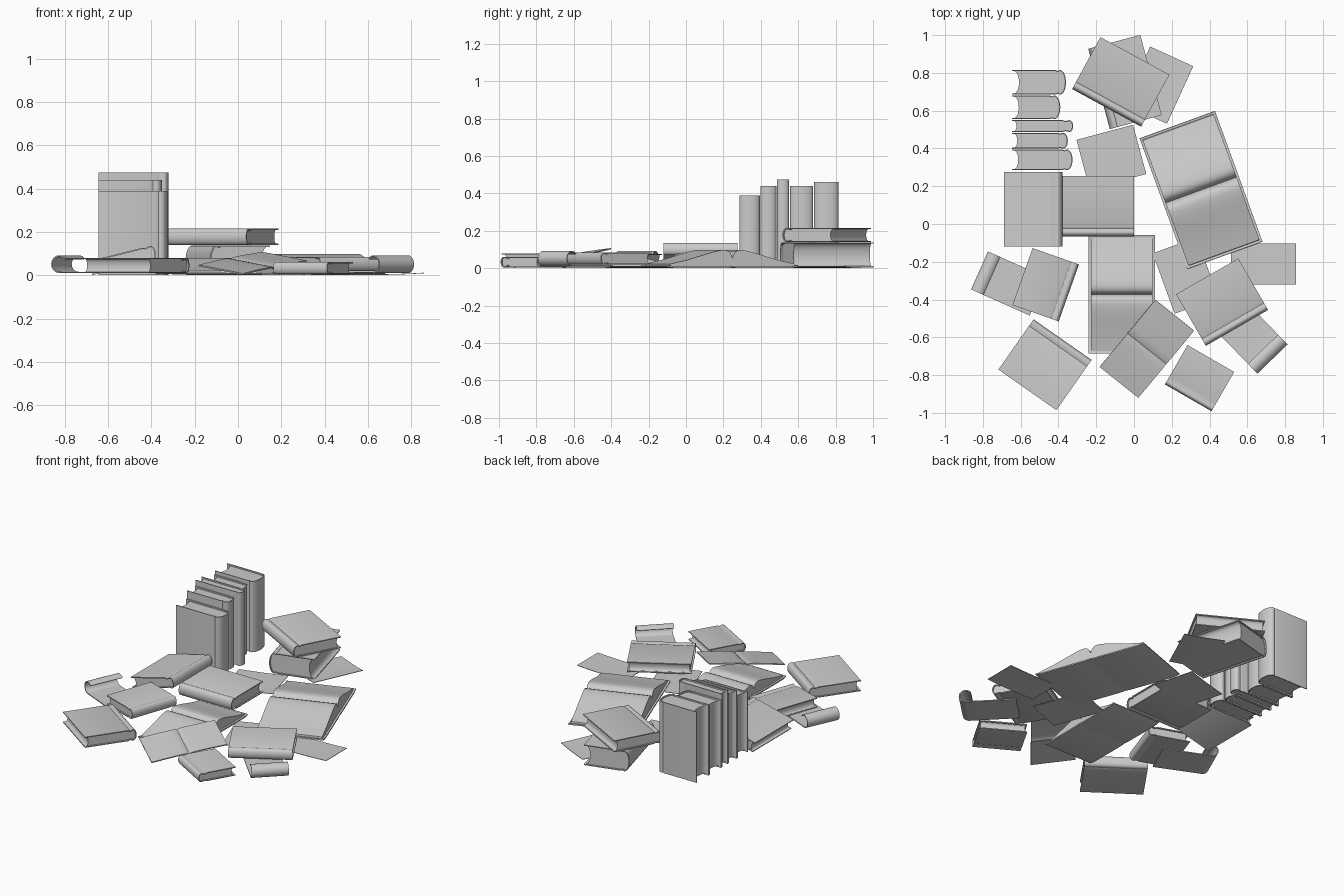
import bpy, bmesh
from math import sin, cos, pi, radians
from mathutils import Matrix, Vector, Euler

if "Cube" in bpy.data.objects:
    bpy.data.objects.remove(bpy.data.objects["Cube"])


def place(x, y, z, ang, tilt=0.0, roll=0.0):
    return Matrix.Translation((x, y, z)) @ Euler((radians(roll), radians(tilt), radians(ang))).to_matrix().to_4x4()


def finish(name, bm, mat):
    bmesh.ops.recalc_face_normals(bm, faces=bm.faces)
    me = bpy.data.meshes.new(name)
    bm.to_mesh(me)
    bm.free()
    ob = bpy.data.objects.new(name, me)
    bpy.context.collection.objects.link(ob)
    ob.matrix_world = mat
    return ob


# solid with a closed (x, z) profile, extruded along y
def prism(name, pts, length, mat):
    bm = bmesh.new()
    f = [bm.verts.new((x, -length / 2, z)) for x, z in pts]
    b = [bm.verts.new((x, length / 2, z)) for x, z in pts]
    bm.faces.new(f)
    bm.faces.new(b[::-1])
    n = len(pts)
    for i in range(n):
        j = (i + 1) % n
        bm.faces.new((f[i], f[j], b[j], b[i]))
    return finish(name, bm, mat)


# thin bent plate: open (x, z) path thickened to its right-hand side
def ribbon(name, pts, th, length, mat):
    bm = bmesh.new()
    rows = []
    p = [Vector(q) for q in pts]
    for i, q in enumerate(p):
        d = (p[min(i + 1, len(p) - 1)] - p[max(i - 1, 0)]).normalized()
        r = q + Vector((d.y, -d.x)) * th
        rows.append([bm.verts.new((c.x, s * length / 2, c.y))
                     for c, s in ((q, -1), (q, 1), (r, 1), (r, -1))])
    for a, b in zip(rows, rows[1:]):
        for k in range(4):
            m = (k + 1) % 4
            bm.faces.new((a[k], a[m], b[m], b[k]))
    bm.faces.new(rows[0])
    bm.faces.new(rows[-1][::-1])
    return finish(name, bm, mat)


# closed book: spine at local x = 0, fore edge at x = -w
def book(name, w, length, t, mat):
    c, bulge, h = 0.006, min(0.03, 0.3 * t), t / 2
    half = [(-w, t), (-0.055, t), (-0.042, t - 0.005), (-bulge - 0.004, t)]
    arc = [(-bulge + bulge * sin(a), h + h * cos(a)) for a in [pi * i / 12 for i in range(13)]]
    ribbon(name + "_cover", half + arc + [(x, t - z) for x, z in half[::-1]], c, length, mat)
    hp = h - c * 0.9
    fore = [(-w + 0.01 + 0.2 * t * cos(a), h + hp * sin(a)) for a in [-pi / 2 + pi * i / 10 for i in range(11)]]
    back = [(-bulge + (bulge - c) * sin(a), h + hp * cos(a)) for a in [pi * i / 10 for i in range(11)]]
    groove = [(-0.055, t - c), (-0.042, t - 0.009), (-bulge - 0.006, t - c)]
    prism(name + "_pages", fore + groove + back + [(x, t - z) for x, z in groove[::-1]],
          length - 0.018, mat)


# open book: gutter along local y
def open_book(name, half, length, top, mat):
    shape = [(0, .55), (.025, .8), (.06, .94), (.11, 1), (.17, 1), (.27, .92), (.4, .79),
             (.55, .62), (.7, .46), (.85, .33), (.96, .24)]
    right = [(u * half, v * top) for u, v in shape]
    left = [(-x, z) for x, z in right[:0:-1]]
    prism(name + "_pages", left + right + [(half * .97, .007), (-half * .97, .007)], length - 0.025, mat)
    ribbon(name + "_cover", [(-half, .016), (-half * .9, .009), (-.03, .009), (0, .012), (.03, .009),
                             (half * .9, .009), (half, .016)], .008, length, mat)


def sheet(name, x, y, ang, w, d, lift=0.008):
    pts = [(-w / 2 + w * i / 12, .004 + lift * (i / 12) ** 3) for i in range(13)]
    ribbon(name, pts, .003, d, place(x, y, 0, ang))


# sheet curled over at local x = 0
def curled(name, x, y, ang, width, length, r=.041):
    arc = [(r + r * cos(a), r + r * sin(a)) for a in [radians(270 - 230 * i / 20) for i in range(21)]]
    ribbon(name, [(length, 0), (length * .5, 0)] + arc, .006, width, place(x, y, .01, ang))


# row of standing books: spine x, far y, thickness, height
for i, (xs, y1, t, h) in enumerate([(-.36, .815, .13, .46), (-.39, .68, .125, .44), (-.322, .55, .063, .475),
                                    (-.35, .483, .085, .44), (-.325, .395, .11, .39)]):
    book(f"standing_book_{i + 1}", xs + .645, h, t, place(xs, y1, h / 2, 0, 0, 90))

# lying books: spine middle, z, spine direction, width, length, thickness, tilt
for name, x, y, z, a, w, l, t, tilt in [
        ("stack_upper_book", -.145, .615, .14, -118.6, .313, .416, .075, 0),
        ("stack_lower_book", -.185, .715, .005, 195, .285, .44, .132, 0),
        ("tilted_book", -.372, .078, .076, 0, .31, .395, .066, -14),
        ("middle_book", -.19, -.067, .005, -90, .322, .38, .075, 0),
        ("right_book", .545, -.55, .02, -60, .315, .38, .065, 0),
        ("left_book", -.345, -.365, .015, -19.5, .26, .32, .062, 0),
        ("front_left_book", -.378, -.612, .01, 55, .325, .375, .07, 0),
        ("front_small_book", .287, -.92, .005, -120, .24, .285, .056, 0)]:
    book(name, w, l, t, place(x, y, z, a, tilt))

open_book("large_open_book", .367, .425, .097, place(.355, .18, 0, -70))
open_book("small_open_book", .3125, .35, .08, place(-.065, -.372, 0, -90))

# thin folded booklet leaning on the small open book
u = Vector((.295, .355, .06)).normalized()
v = Vector((-.2, .165, .04)).normalized()
n = u.cross(v).normalized()
v = n.cross(u)
mat = Matrix((u, v, n)).transposed().to_4x4()
mat.translation = (.068, -.661, .058)
ribbon("folded_booklet", [(-.233, 0), (-.12, .003), (-.04, .004), (-.01, .001), (0, -.004),
                          (.01, .001), (.04, .004), (.12, .003), (.233, 0)], .007, .265, mat)

# loose pages
sheet("loose_page_back", .13, .735, -24.5, .25, .335)
sheet("loose_page_middle", -.12, .355, 15, .31, .27)
sheet("loose_page_right", .685, -.212, 0, .345, .215)
sheet("loose_page_front", .273, -.273, 20, .247, .34)
curled("curled_page_left", -.818, -.246, -24, .22, .34)
curled("curled_page_right", .733, -.715, 134, .222, .34)

# smooth curved faces, keep edges sharp
for ob in bpy.context.collection.objects:
    ob.select_set(True)
    bpy.context.view_layer.objects.active = ob
bpy.ops.object.shade_smooth_by_angle(angle=radians(35))
